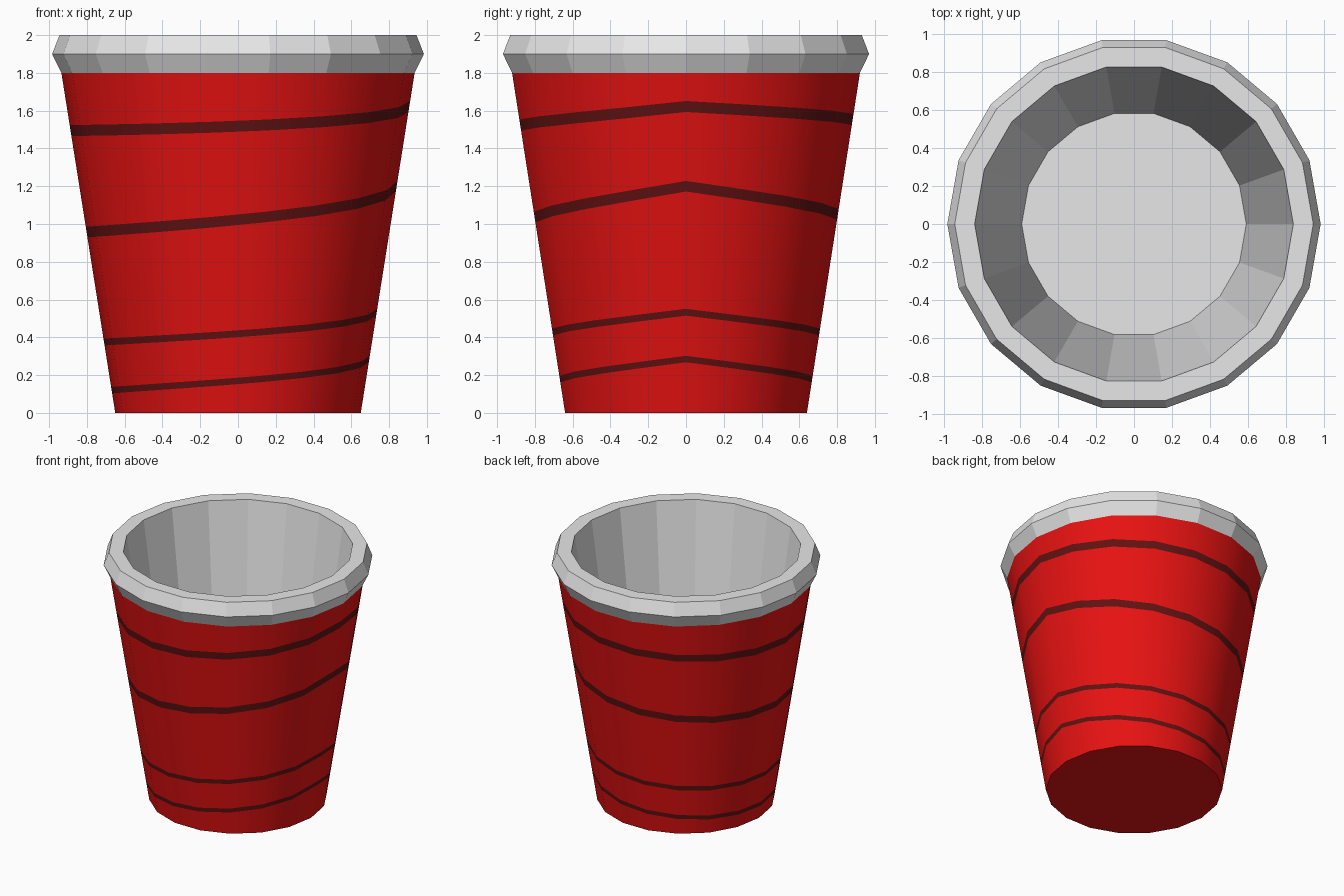
import bpy
import math

if "Cube" in bpy.data.objects:
    bpy.data.objects.remove(bpy.data.objects["Cube"])

N = 18  # sides of the cup


def material(name, rgb):
    m = bpy.data.materials.new(name)
    m.diffuse_color = (*rgb, 1.0)
    m.use_nodes = True
    m.node_tree.nodes["Principled BSDF"].inputs["Base Color"].default_value = m.diffuse_color
    return m


red = material("red", (0.8, 0.006, 0.006))
dark_red = material("dark red", (0.12, 0.006, 0.006))
white = material("off white", (0.8, 0.8, 0.8))


def loft(name, rings, mats, cap_first=False, cap_last=False, band_mats=None):
    """Skin rings; each ring is a function angle -> (radius, z)."""
    verts, faces, idx = [], [], []
    for ring in rings:
        for i in range(N):
            a = 2 * math.pi * i / N
            r, z = ring(a)
            verts.append((r * math.cos(a), r * math.sin(a), z))
    for k in range(len(rings) - 1):
        for i in range(N):
            j = (i + 1) % N
            faces.append((k * N + i, k * N + j, (k + 1) * N + j, (k + 1) * N + i))
            idx.append(band_mats[k] if band_mats else 0)
    if cap_first:
        faces.append(tuple(reversed(range(N))))
        idx.append(0)
    if cap_last:
        faces.append(tuple(range((len(rings) - 1) * N, len(rings) * N)))
        idx.append(0)
    me = bpy.data.meshes.new(name)
    me.from_pydata(verts, [], faces)
    for m in mats:
        me.materials.append(m)
    for p, i in zip(me.polygons, idx):
        p.material_index = i
    ob = bpy.data.objects.new(name, me)
    bpy.context.collection.objects.link(ob)
    return ob


def wall_radius(z):
    return 0.65 + 0.285 * z / 1.8


def flat_ring(r, z):
    return lambda a: (r, z)


def stripe_edge(lo, hi, front_pow, back_pow, offset):
    """Tilted line: lowest at -x, rising to a peak at +x."""
    def ring(a):
        u = abs(a - math.pi) / math.pi
        power = back_pow if a < math.pi else front_pow
        z = lo + (hi - lo) * u ** power + offset
        return wall_radius(z), z
    return ring


# Tapered cup wall with four dark stripes cut into it
stripes = [  # low z, high z, front curve, back curve, width
    (0.12, 0.285, 1.75, 1.75, 0.034),
    (0.375, 0.533, 1.85, 1.85, 0.036),
    (0.957, 1.20, 1.9, 1.6, 0.056),
    (1.495, 1.622, 2.5, 1.3, 0.058),
]
rings, bands = [flat_ring(0.65, 0)], []
for lo, hi, fp, bp, w in stripes:
    rings += [stripe_edge(lo, hi, fp, bp, -w / 2), stripe_edge(lo, hi, fp, bp, w / 2)]
    bands += [0, 1]
rings.append(flat_ring(wall_radius(1.8), 1.8))
bands.append(0)
body = loft("cup_wall", rings, [red, dark_red], cap_first=True, band_mats=bands)
bpy.context.view_layer.objects.active = body
body.select_set(True)
bpy.ops.object.shade_smooth_by_angle(angle=math.radians(30))

# Rolled rim, inner wall and floor
profile = [(0.935, 1.8), (0.984, 1.9), (0.945, 2.0), (0.84, 2.0), (0.592, 0.2)]
loft("rim_and_lining", [flat_ring(r, z) for r, z in profile], [white], cap_last=True)
